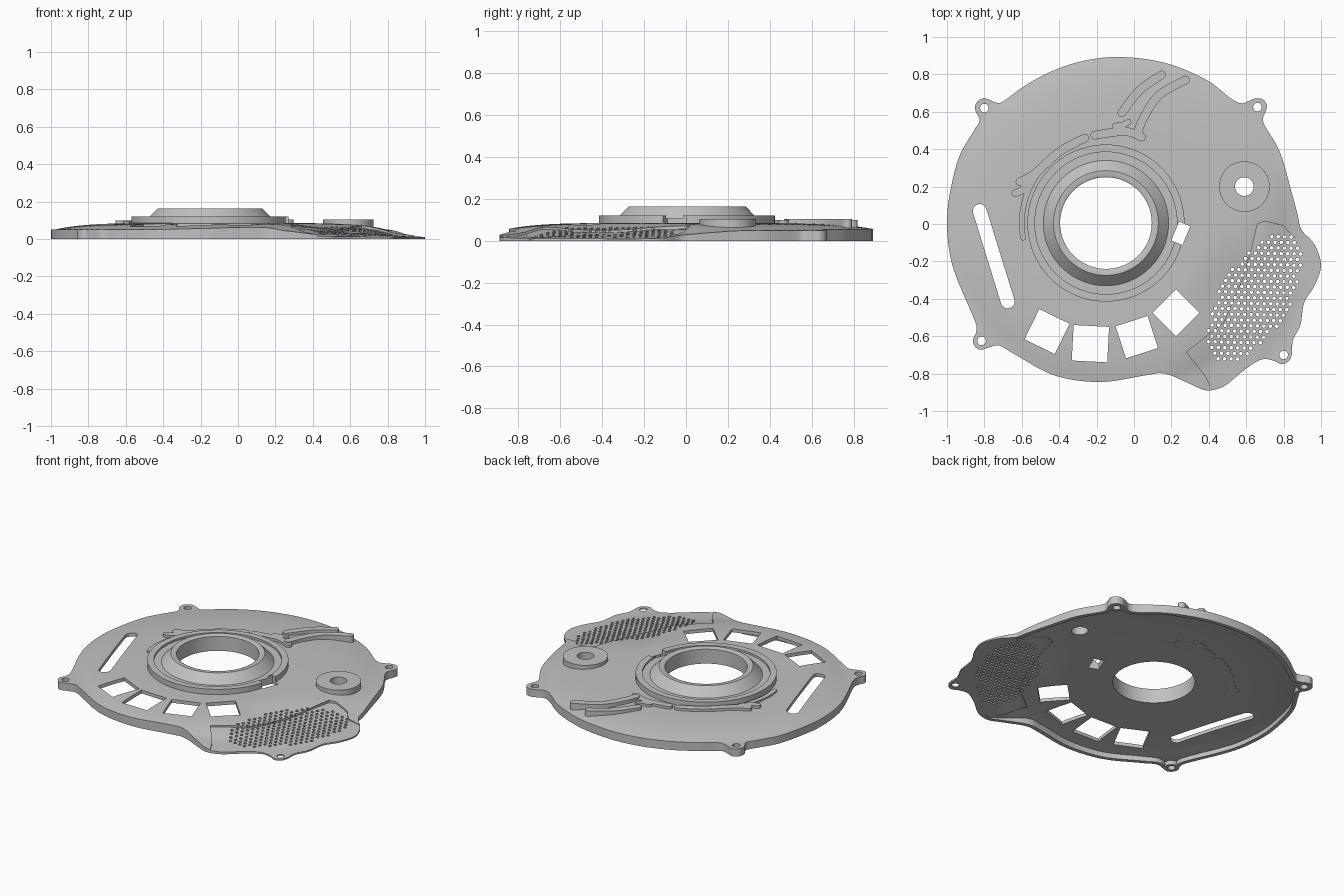
import bpy, bmesh, math
from mathutils import Vector, Matrix

cube = bpy.data.objects.get("Cube")
if cube:
    bpy.data.objects.remove(cube, do_unlink=True)

grey = bpy.data.materials.new("plain_grey")
grey.use_nodes = True
colour = (0.54, 0.54, 0.54, 1)
grey.diffuse_color = colour
grey.node_tree.nodes["Principled BSDF"].inputs["Base Color"].default_value = colour

HUB = Vector((-0.15, 0.005))
LUGS = [(0.66, 0.625), (0.8, -0.7), (-0.815, -0.625), (-0.8, 0.62)]


def make(name, bm):
    bmesh.ops.recalc_face_normals(bm, faces=bm.faces)
    mesh = bpy.data.meshes.new(name)
    bm.to_mesh(mesh)
    bm.free()
    mesh.materials.append(grey)
    obj = bpy.data.objects.new(name, mesh)
    bpy.context.collection.objects.link(obj)
    return obj


def prism(name, polygons, low=-0.5, high=0.5):
    """Upright prisms over one or more flat polygons."""
    bm = bmesh.new()
    for points in polygons:
        face = bm.faces.new([bm.verts.new((p[0], p[1], low)) for p in points])
        for v in bmesh.ops.extrude_face_region(bm, geom=[face])["geom"]:
            if isinstance(v, bmesh.types.BMVert):
                v.co.z = high
    return make(name, bm)


def block(name, low, high, polygon, cells=72):
    """Slab inside a polygon whose lower and upper surfaces follow height functions."""
    bm = bmesh.new()
    bmesh.ops.create_grid(bm, x_segments=cells, y_segments=cells, size=1.1)
    old = list(bm.verts)
    new = bmesh.ops.extrude_face_region(bm, geom=list(bm.faces))["geom"]
    for v in old:
        v.co.z = low(v.co.x, v.co.y)
    for v in new:
        if isinstance(v, bmesh.types.BMVert):
            v.co.z = high(v.co.x, v.co.y)
    obj = make(name, bm)
    combine(obj, prism("trim_tool", [polygon]), "INTERSECT")
    return obj


def combine(obj, tool, operation, keep=False):
    mod = obj.modifiers.new("cut", "BOOLEAN")
    mod.operation, mod.solver, mod.object = operation, "MANIFOLD", tool
    bpy.context.view_layer.objects.active = obj
    bpy.ops.object.modifier_apply(modifier=mod.name)
    if not keep:
        bpy.data.objects.remove(tool, do_unlink=True)


def spline(points, steps=5, closed=False):
    pts = [Vector(p) for p in points]
    n = len(pts)
    get = (lambda i: pts[i % n]) if closed else (lambda i: pts[max(0, min(n - 1, i))])
    out = []
    for i in range(n if closed else n - 1):
        a, b, c, d = (get(i + k) for k in (-1, 0, 1, 2))
        for s in range(steps):
            t = s / steps
            out.append(b + (c - a) * t / 2 + (2 * a - 5 * b + 4 * c - d) * t * t / 2
                       + (3 * b - a - 3 * c + d) * t ** 3 / 2)
    return out if closed else out + [pts[-1]]


def inset(points, distance):
    """Move a clockwise outline inwards."""
    out = []
    for i, p in enumerate(points):
        t = (points[(i + 1) % len(points)] - points[i - 1]).normalized()
        out.append(p + Vector((t.y, -t.x)) * distance)
    return out


def circle(centre, radius, sides=24, start=0.0, sweep=math.tau):
    count = sides if sweep == math.tau else sides + 1
    return [Vector(centre) + radius * Vector((math.cos(start + sweep * i / sides),
                                              math.sin(start + sweep * i / sides)))
            for i in range(count)]


def band(path, half):
    """Outline of a constant-width strip with round ends."""
    n = len(path)
    tang = [(path[min(i + 1, n - 1)] - path[max(i - 1, 0)]).normalized() for i in range(n)]
    side = [Vector((-t.y, t.x)) * half for t in tang]
    first, last = (math.atan2(t.y, t.x) for t in (tang[0], tang[-1]))
    cap_a = circle(path[-1], half, 8, last - math.pi / 2, math.pi)[1:-1]
    cap_b = circle(path[0], half, 8, first + math.pi / 2, math.pi)[1:-1]
    return ([p - s for p, s in zip(path, side)] + cap_a
            + [p + s for p, s in zip(path, side)][::-1] + cap_b)


def box(x, y, width, depth, degrees):
    turn = Matrix.Rotation(math.radians(degrees), 2)
    return [Vector((x, y)) + turn @ Vector((sx * width / 2, sy * depth / 2))
            for sx, sy in ((-1, -1), (1, -1), (1, 1), (-1, 1))]


def smooth(v, a, b):
    t = max(0, min(1, (v - a) / (b - a)))
    return t * t * (3 - 2 * t)


def panel(x, y):
    return 0.058 - 0.047 * max(0, min(1, (0.87 * x - 0.5 * y - 0.45) / 0.53)) ** 2


def top(x, y):
    """Dome that falls away to the grille side and dips into the panel's middle."""
    out, along = 0.87 * x - 0.5 * y, 0.5 * x + 0.87 * y
    t = min(1, math.hypot(x + 0.08, y - 0.02) / 0.9)
    dome = 0.05 + 0.035 * (1 - t ** 6) - 0.04 * smooth(out, 0.52, 1.0)
    dip = math.exp(-((along + 0.05) / 0.24) ** 2) * smooth(out, 0.4, 0.66)
    return dome + (panel(x, y) - dome) * dip


def recess(x, y):
    step = 0.001 + 0.01 * (1 - smooth(0.87 * x - 0.5 * y, 0.7, 0.95))
    return min(panel(x, y), top(x, y) - step)


# Plate outline, clockwise from the back, with four screw lugs
outline = spline([
    (-.08, .893), (.16, .863), (.38, .775), (.52, .67), (.575, .645), (.615, .658), (.65, .672),
    (.69, .665), (.71, .635), (.703, .6), (.69, .565), (.7, .525), (.78, .385), (.84, .18),
    (.875, .05), (.895, -.03), (.965, -.11), (1, -.22), (.965, -.33), (.91, -.42),
    (.89, -.54), (.85, -.62), (.845, -.69), (.83, -.73), (.79, -.75), (.745, -.73),
    (.68, -.725), (.59, -.78), (.485, -.865), (.39, -.89), (.3, -.855), (.165, -.8),
    (.055, -.81), (-.18, -.845), (-.425, -.81), (-.64, -.695), (-.72, -.65), (-.775, -.66),
    (-.82, -.672), (-.85, -.655), (-.862, -.62), (-.845, -.58), (-.85, -.52), (-.94, -.31),
    (-.983, -.17), (-1, 0), (-.985, .16), (-.935, .36), (-.855, .5), (-.825, .555),
    (-.848, .605), (-.845, .645), (-.81, .672), (-.775, .665), (-.74, .65), (-.7, .655),
    (-.59, .735), (-.45, .812), (-.28, .87)], closed=True)
panel_edge = [Vector(p) for p in (
    (.28, -.685), (.48, -.53), (.58, -.3), (.63, -.13), (.66, 0), (.7, .015), (.8, -.01),
    (.85, -.07), (1.06, -.1), (1.06, -1), (.48, -1), (.38, -.81))]

# Domed plate
plate = block("domed_plate", lambda x, y: 0, top, outline)

# Hollow underneath, leaving a thin shell, a rim, solid lugs and the grille panel
hollow = block("hollow_tool", lambda x, y: -0.3, lambda x, y: top(x, y) - 0.022,
               inset(outline, 0.025))
combine(hollow, prism("lug_tool", [circle(c, 0.042) for c in LUGS]), "DIFFERENCE")
combine(hollow, block("shelf_tool", lambda x, y: recess(x, y) - 0.016, lambda x, y: 0.4,
                      inset(panel_edge, -0.02)), "DIFFERENCE")
combine(plate, hollow, "DIFFERENCE")

# Sunken grille panel
combine(plate, block("recess_tool", recess, lambda x, y: 0.4, panel_edge), "DIFFERENCE")

# Openings: hub, lug holes, spindle hole, slot, windows
holes = [circle(HUB, 0.246, 64), circle((0.59, 0.2), 0.05, 32)]
holes += [circle(c, 0.023) for c in LUGS]
holes.append(band([Vector((-.825, .07)), Vector((-.675, -.415))], 0.037))
holes += [box(-.465, -.575, .18, .18, -26), box(-.233, -.64, .19, .19, -3),
          box(.015, -.605, .18, .18, 18), box(.225, -.475, .178, .178, 45)]
combine(plate, prism("opening_tool", holes), "DIFFERENCE")

# Grille perforations in a staggered pattern inside a tilted oval
dots = []
turn = Matrix.Rotation(math.radians(59), 2)
for row in range(-7, 8):
    for col in range(-14, 15):
        u, v = (col + row % 2 / 2) * 0.0345, row * 0.03
        if (u / 0.38) ** 2 + (v / 0.185) ** 2 < 1:
            dots.append(circle(Vector((0.645, -0.395)) + turn @ Vector((u, v)), 0.0098, 8))
combine(plate, prism("grille_tool", dots), "DIFFERENCE")

# Stepped hub collar
profile = [(.245, .063), (.42, .063), (.42, .12), (.38, .12), (.38, .107),
           (.335, .107), (.28, .163), (.255, .163), (.245, .158)]
bm = bmesh.new()
rings = [[bm.verts.new((HUB.x + r * math.cos(a), HUB.y + r * math.sin(a), z)) for r, z in profile]
         for a in (math.tau * i / 96 for i in range(96))]
for i, ring in enumerate(rings):
    for j in range(len(profile)):
        bm.faces.new((rings[i - 1][j - 1], ring[j - 1], ring[j], rings[i - 1][j]))
collar = make("hub_collar", bm)

# Small latch opening through plate and collar
latch = prism("latch_tool", [box(.25, -.05, .065, .11, -22)])
combine(plate, latch, "DIFFERENCE", keep=True)
combine(collar, latch, "DIFFERENCE")

# Round spindle boss
boss = prism("spindle_boss", [circle((0.59, 0.2), 0.135, 48)], 0.058, 0.105)
combine(boss, prism("bore_tool", [circle((0.59, 0.2), 0.05, 32)]), "DIFFERENCE")

# Raised curved ribs at the back
ribs = {
    "inner_guide_rib": ([(.147, .797), (.03, .715), (-.065, .595)], .023, .1),
    "outer_guide_rib": ([(.275, .77), (.135, .69), (.055, .575), (.02, .49)], .023, .105),
    "guide_foot": ([(-.21, .475), (-.05, .495), (.04, .465)], .023, .1),
    "side_rib": ([(-.265, .46), (-.4, .385), (-.53, .27), (-.61, .225)], .023, .1),
    "side_hook": ([(-.635, .165), (-.6, .18), (-.56, .22)], .02, .1),
    "hook_stop": ([(-.1, .525), (-.06, .53), (-.03, .545)], .016, .1)}
parts = [plate, collar, boss]
for name, (path, half, height) in ribs.items():
    parts.append(prism(name, [band(spline(path), half)], 0.06, height))
arc = circle(HUB, 0.45, 24, math.radians(110), math.radians(80))
parts.append(prism("collar_arc_rib", [band(arc, 0.015)], 0.064, 0.094))

# Smooth shading with crisp edges
for obj in parts:
    bpy.ops.object.select_all(action="DESELECT")
    obj.select_set(True)
    bpy.context.view_layer.objects.active = obj
    bpy.ops.object.shade_smooth_by_angle(angle=math.radians(30))
